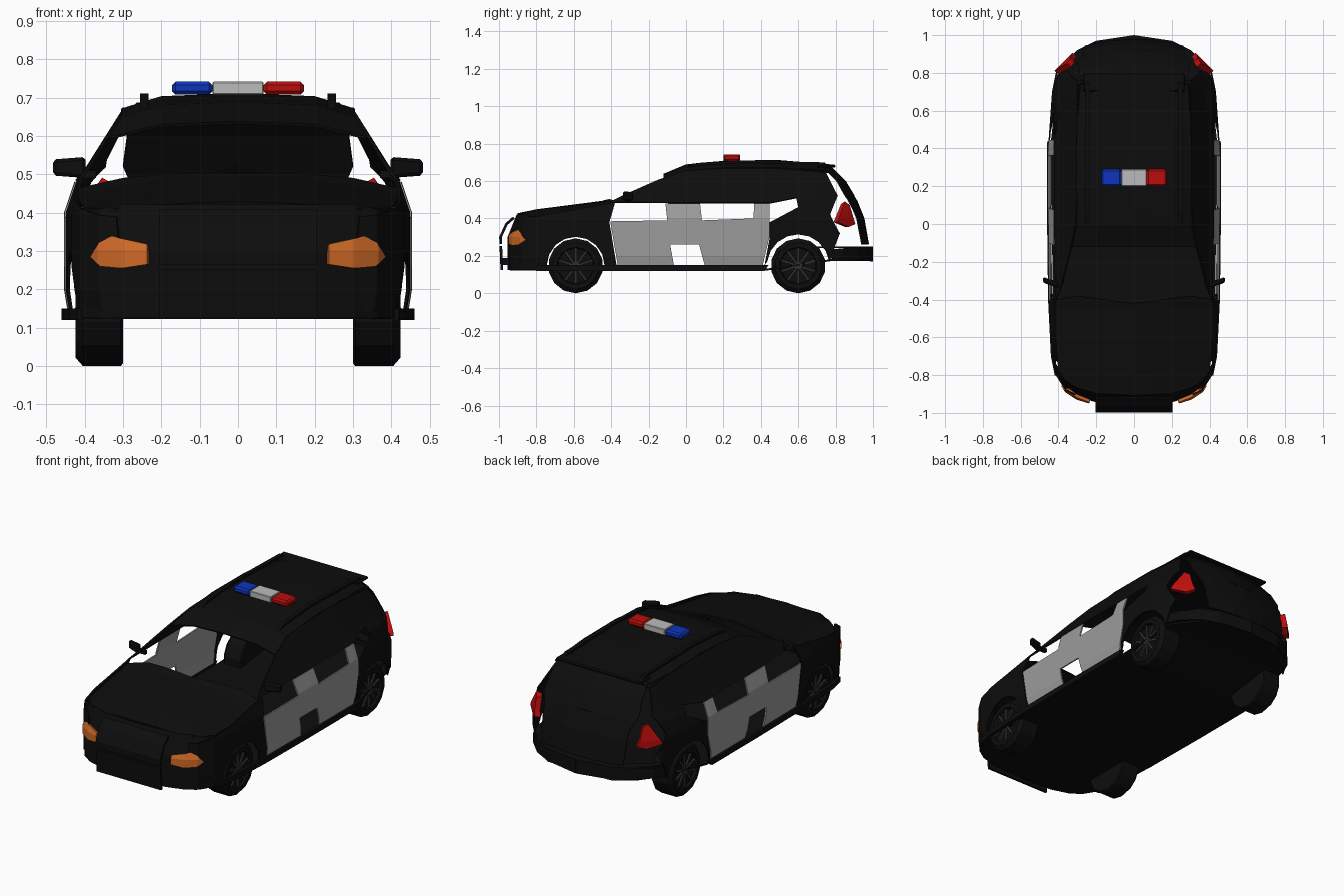
import bpy, bmesh, math
from mathutils import Vector, Matrix

cube = bpy.data.objects.get("Cube")
if cube:
    bpy.data.objects.remove(cube, do_unlink=True)


def material(name, r, g, b):
    m = bpy.data.materials.new(name)
    m.use_nodes = True
    m.diffuse_color = (r, g, b, 1)
    m.node_tree.nodes["Principled BSDF"].inputs["Base Color"].default_value = (r, g, b, 1)
    return m


BLACK = material("body_black", .004, .004, .004)
GREY = material("door_grey", .33, .33, .33)
RIM = material("rim_grey", .03, .03, .03)
WHITE = material("bar_white", .5, .5, .5)
RED = material("lamp_red", .5, .004, .004)
BLUE = material("bar_blue", .004, .035, .5)
ORANGE = material("headlight_orange", .62, .14, .02)


def interp(points):
    """Piecewise linear function through (input, value) points."""
    def f(t):
        if t <= points[0][0]:
            return points[0][1]
        for (a, p), (b, q) in zip(points, points[1:]):
            if t <= b:
                return p + (q - p) * (t - a) / (b - a)
        return points[-1][1]
    f.knots = [p[0] for p in points]
    return f


def finish(name, bm, mat, mirror=True, thick=0):
    bmesh.ops.recalc_face_normals(bm, faces=bm.faces)
    mesh = bpy.data.meshes.new(name)
    bm.to_mesh(mesh)
    bm.free()
    mesh.materials.append(mat)
    ob = bpy.data.objects.new(name, mesh)
    bpy.context.scene.collection.objects.link(ob)
    if thick:
        s = ob.modifiers.new("Thickness", 'SOLIDIFY')
        s.thickness, s.offset = thick, 0
    if mirror:
        ob.modifiers.new("Mirror", 'MIRROR')
    return ob


def panel(name, outline, place, mat=BLACK, u_cuts=(), v_cuts=(), thick=.008):
    """Flat outline, sliced at the bend lines, then bent onto a surface."""
    bm = bmesh.new()
    bm.faces.new([bm.verts.new((u, v, 0)) for u, v in outline])
    bmesh.ops.triangulate(bm, faces=bm.faces[:])
    for axis, cuts in ((0, u_cuts), (1, v_cuts)):
        for c in cuts:
            at = Vector((0, 0, 0))
            at[axis] = c
            no = Vector((1 - axis, axis, 0))
            bmesh.ops.bisect_plane(bm, geom=bm.verts[:] + bm.edges[:] + bm.faces[:],
                                   dist=1e-5, plane_co=at, plane_no=no)
    for v in bm.verts:
        v.co = Vector(place(v.co.x, v.co.y))
    return finish(name, bm, mat, thick=thick)


def box(name, lo, hi, mat=BLACK, mirror=False, bevel=0):
    bm = bmesh.new()
    bmesh.ops.create_cube(bm, size=1)
    lo, hi = Vector(lo), Vector(hi)
    for v in bm.verts:
        v.co = (lo + hi) / 2 + v.co * (hi - lo)
    if bevel:
        bmesh.ops.bevel(bm, geom=bm.edges[:], offset=bevel, segments=1, affect='EDGES')
    return finish(name, bm, mat, mirror)


def arch(cy, r, z_start):
    """Wheel arch points from the rear foot to the front foot."""
    lift = math.asin((z_start - HUB) / r)
    return [(cy + r * math.cos(a), HUB + r * math.sin(a))
            for a in [lift + (math.pi - 2 * lift) * i / 8 for i in range(9)]]


HUB = .147
FRONT_AXLE, REAR_AXLE = -.59, .6

# Surfaces that the panels are bent onto
half_width = interp([(-.93, .25), (-.88, .36), (-.8, .41), (-.7, .43), (-.4, .445), (0, .45),
                     (.42, .45), (.7, .43), (.8, .41), (.9, .31), (.97, .2)])
taper = interp([(.13, .975), (.2, 1), (.4, 1), (.48, .94), (.52, .87), (.67, .66)])
nose = interp([(0, -.95), (.2, -.94), (.3, -.91), (.36, -.87), (.41, -.79)])
tail = interp([(0, 1), (.2, .97), (.3, .92), (.38, .84), (.41, .77)])
hood_z = interp([(-.92, .42), (-.8, .445), (-.45, .49), (-.36, .515)])
roof_z = interp([(-.12, .635), (0, .685), (.2, .708), (.5, .708), (.78, .685)])
roof_drop = interp([(0, 0), (.2, .008), (.3, .04)])
gate_y = interp([(.26, .975), (.4, .95), (.5, .91), (.6, .85), (.68, .77)])


def side(y, z):
    return half_width(y) * taper(z), y, z


def front(x, z):
    return x, nose(x) + max(0, z - .3) * .4, z


def side_panel(name, outline, mat=BLACK, thick=.008):
    return panel(name, outline, side, mat, half_width.knots, taper.knots, thick)


# Flanks
side_panel("front_fender", [(-.91, .14), (-.9, .39), (-.8, .41), (-.6, .445), (-.38, .485),
                            (-.41, .38), (-.37, .14)] + arch(FRONT_AXLE, .155, .149))
side_panel("front_door", [(-.405, .385), (-.1, .39), (-.11, .48), (0, .48), (0, .26),
                          (-.085, .26), (-.065, .15), (-.365, .15)], GREY)
side_panel("rear_door", [(0, .48), (.075, .48), (.085, .39), (.36, .4), (.365, .48), (.445, .48),
                         (.445, .3), (.41, .15), (.1, .15), (.07, .26), (0, .26)], GREY)
side_panel("side_windows", [(-.41, .485), (-.32, .53), (-.15, .605), (0, .655), (.3, .675),
                            (.74, .66), (.81, .52), (.77, .42), (.6, .46), (.59, .51), (.45, .482)])
side_panel("rear_quarter", [(.42, .15), (.448, .3), (.448, .38), (.6, .46), (.77, .42),
                            (.82, .32)] + arch(REAR_AXLE, .168, .17))
side_panel("tail_light", [(.8, .38), (.84, .485), (.865, .47), (.895, .37), (.86, .355)],
           RED, .03)
panel("sill", [(-.8, .12), (-.8, .15), (.44, .15), (.42, .12)],
      lambda y, z: (half_width(y), y, z), u_cuts=half_width.knots, thick=.02)

# Nose, with a narrow air slot
panel("front_bumper", [(0, .125), (.41, .125), (.41, .4), (.3, .42), (0, .42), (0, .264),
                       (.15, .264), (.15, .252), (0, .252)], front,
      u_cuts=nose.knots, v_cuts=(.3,))
panel("headlight", [(.235, .265), (.235, .315), (.345, .34), (.378, .285), (.355, .26), (.3, .255)],
      lambda x, z: Vector(front(x, z)) - Vector((0, .012, 0)), ORANGE, nose.knots, (.3,), .018)
panel("hood", [(0, -.9), (.2, -.89), (.32, -.86), (.4, -.78), (.415, -.6), (.42, -.4),
               (.3, -.38), (0, -.42)],
      lambda x, y: (x, y, hood_z(y) - .25 * x * x), u_cuts=(.1, .2, .3), v_cuts=hood_z.knots)

# Push bar ahead of the nose
bar_y = interp([(.13, -.985), (.3, -.992), (.37, -.96), (.405, -.92)])
for name, low, high in (("lower_push_bar", .125, .252), ("upper_push_bar", .264, .405)):
    panel(name, [(0, low), (.205, low), (.205, high), (0, high)],
          lambda x, z: (x, bar_y(z), z), v_cuts=bar_y.knots, thick=.014)
box("push_bar_mount", (.13, -.985, .15), (.16, -.93, .19), mirror=True)

# Roof with an open hatch, rails and spoiler
panel("roof", [(0, -.12), (.335, -.12), (.305, 0), (.3, .76), (0, .79), (0, .4), (.2, .4),
               (.2, .08), (0, .08)],
      lambda x, y: (x, y, roof_z(y) - roof_drop(x)), u_cuts=(.2,), v_cuts=roof_z.knots)
panel("roof_rail", [(0, .672), (.06, .695), (.3, .711), (.74, .7), (.76, .68), (.72, .687),
                    (.3, .698), (.07, .682)],
      lambda y, z: (.245, y, z), thick=.022)
box("spoiler", (-.27, .7, .672), (.27, .8, .688), bevel=.006)

# Tail
panel("tailgate", [(0, .262), (.26, .262), (.27, .45), (.3, .52), (.28, .67), (0, .685), (0, .525),
                   (.2, .525), (.2, .495), (0, .495)],
      lambda x, z: (x, gate_y(z) - .5 * x * x, z), u_cuts=(.1, .2), v_cuts=gate_y.knots)
panel("rear_bumper", [(0, .17), (.41, .185), (.41, .235), (.3, .25), (0, .25)],
      lambda x, z: (x, tail(x) - .006, z), u_cuts=tail.knots, thick=.012)
panel("bumper_ledge", [(0, 0), (.41, 0), (.41, 1), (0, 1)],
      lambda x, t: (x, tail(x) - .01 - .06 * t, .245), u_cuts=tail.knots)

# Floor pan
bm = bmesh.new()
rows = [[bm.verts.new((s * w, y, z)) for s in (-1, 1)]
        for y, w, z in [(-.94, .2, .128), (-.88, .35, .128), (-.79, .4, .128), (-.4, .43, .128),
                        (.44, .44, .128), (.78, .4, .178), (.9, .31, .178), (.97, .2, .178)]]
for a, b in zip(rows, rows[1:]):
    bm.faces.new((a[0], a[1], b[1], b[0]))
finish("floor_pan", bm, BLACK, mirror=False, thick=.01)

# Mirrors
bm = bmesh.new()
bmesh.ops.create_cube(bm, size=1)
for v in bm.verts:
    out = v.co.x > 0
    v.co = Vector((.44 + v.co.x * .085, -.31 + v.co.y * .03 + v.co.x * .03,
                   .518 + v.co.z * (.042 if out else .055)))
bmesh.ops.bevel(bm, geom=bm.edges[:], offset=.008, segments=1, affect='EDGES')
finish("door_mirror", bm, BLACK)
box("mirror_arm", (.37, -.315, .49), (.42, -.295, .51), mirror=True)

# Light bar
for name, x0, x1, mat in (("blue_light", -.172, -.067, BLUE), ("white_light", -.067, .067, WHITE),
                          ("red_light", .067, .172, RED)):
    box(name, (x0, .2, .708), (x1, .29, .742), mat, bevel=.009 if mat != WHITE else .003)

# Wheels: turned tyre, spokes and cap
for end, cy in (("front", FRONT_AXLE), ("rear", REAR_AXLE)):
    centre = Vector((0, cy, HUB))
    bm = bmesh.new()
    profile = [(.3, 0), (.3, .14), (.306, .147), (.405, .147), (.424, .125), (.424, .1),
               (.408, .095), (.408, 0)]
    verts = [bm.verts.new(centre + Vector((x, 0, r))) for x, r in profile]
    edges = [bm.edges.new(p) for p in zip(verts, verts[1:])]
    bmesh.ops.spin(bm, geom=verts + edges, cent=centre, axis=(1, 0, 0),
                   angle=2 * math.pi, steps=14)
    bmesh.ops.remove_doubles(bm, verts=bm.verts[:], dist=1e-4)
    finish(end + "_tyre", bm, BLACK)

    bm = bmesh.new()
    for i in range(10):
        turn = Matrix.Rotation(i * math.pi / 5, 4, 'X')
        spoke = Matrix.Translation((.411, 0, .055)) @ Matrix.Diagonal((.012, .012, .08, 1))
        bmesh.ops.create_cube(bm, size=1, matrix=Matrix.Translation(centre) @ turn @ spoke)
    cap = Matrix.Translation(centre + Vector((.411, 0, 0))) @ Matrix.Rotation(math.pi / 2, 4, 'Y')
    bmesh.ops.create_cone(bm, cap_ends=True, segments=10, radius1=.026, radius2=.022,
                          depth=.018, matrix=cap)
    finish(end + "_rim", bm, RIM)
